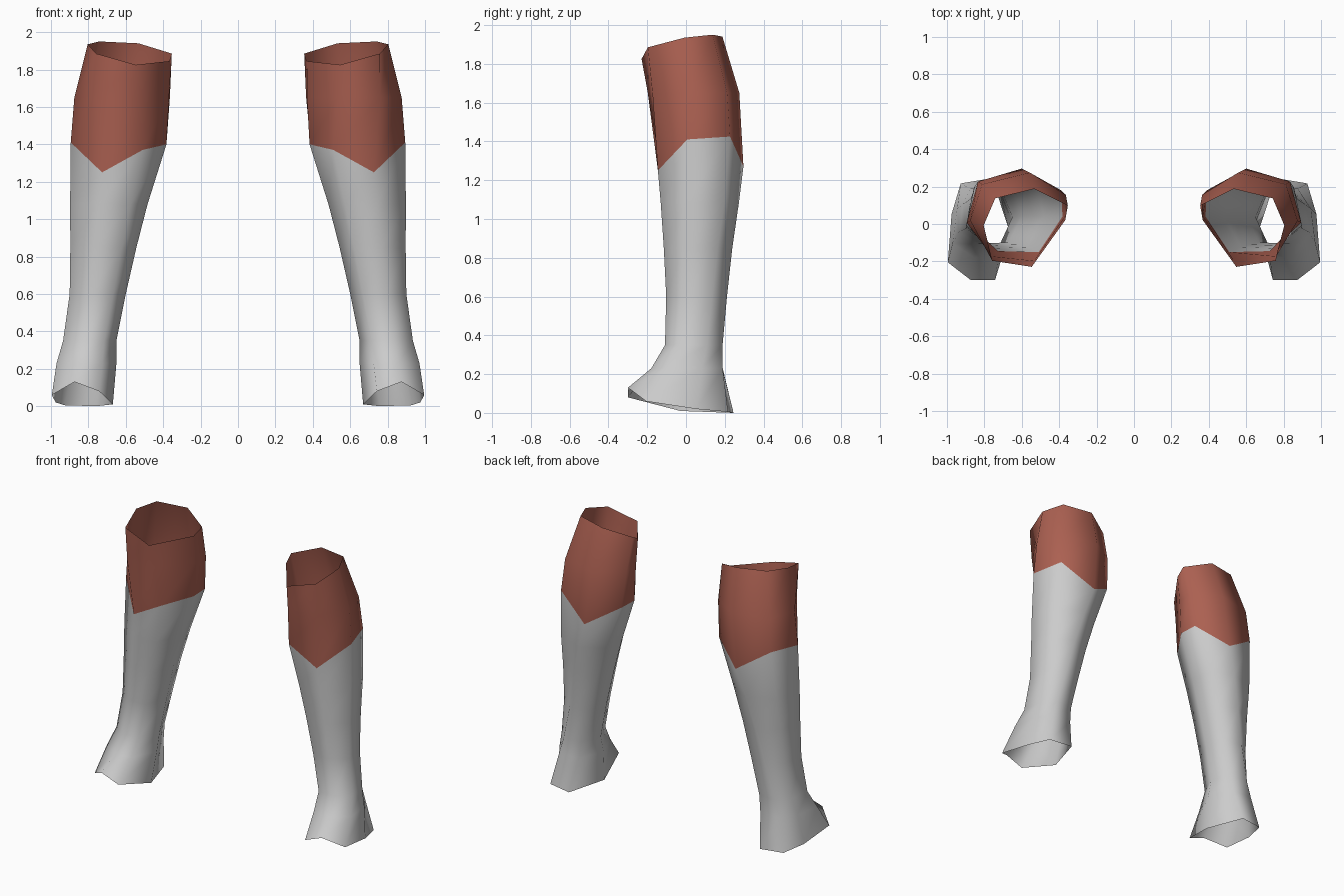
import bpy

cube = bpy.data.objects.get("Cube")
if cube:
    bpy.data.objects.remove(cube)


def make_material(name, colour):
    mat = bpy.data.materials.new(name)
    mat.use_nodes = True
    mat.diffuse_color = (*colour, 1)
    mat.node_tree.nodes["Principled BSDF"].inputs["Base Color"].default_value = (*colour, 1)
    return mat


grey = make_material("light grey", (0.60, 0.60, 0.60))
red = make_material("brick red", (0.41, 0.118, 0.083))

# Limits of the tube at each height: z, (inner x, outer x, front y, back y)
LIMITS = [
    (0.00, (0.67, 1.00, -0.30, 0.245)),
    (0.13, (0.66, 0.99, -0.30, 0.22)),
    (0.23, (0.65, 0.97, -0.18, 0.205)),
    (0.35, (0.65, 0.935, -0.11, 0.20)),
    (0.60, (0.60, 0.90, -0.105, 0.22)),
    (0.95, (0.52, 0.895, -0.125, 0.255)),
    (1.20, (0.45, 0.90, -0.148, 0.295)),
    (1.40, (0.38, 0.895, -0.17, 0.30)),
    (1.65, (0.36, 0.875, -0.205, 0.275)),
    (1.95, (0.352, 0.80, -0.25, 0.185)),
]

# Seven-sided cross-sections inside those limits, from front round the outside
SECTIONS = [
    (0.00, (0.24, 0, 0.65, 0, 1, 0.17, 0.93, 0.65, 0.78, 0.95, 0.27, 1, 0, 0.50)),
    (1.30, (0.21, 0.04, 0.63, 0.02, 1, 0.34, 0.89, 0.84, 0.36, 1, 0.02, 0.74, 0, 0.42)),
    (1.90, (0.43, 0, 0.88, 0.10, 1, 0.55, 0.87, 0.89, 0.40, 1, 0, 0.76, 0.03, 0.58)),
]

# Height of each corner, ring by ring
BORDER = (1.37, 1.25, 1.41, 1.425, 1.27, 1.40, 1.40)
RINGS = [
    (0.08, 0.13, 0.06, 0.02, 0.005, 0.0, 0.01),
    (0.23,) * 7,
    (0.35,) * 7,
    (0.60,) * 7,
    (0.85,) * 7,
    (1.08,) * 7,
    BORDER,
    (1.65,) * 7,
    (1.825, 1.885, 1.935, 1.95, 1.94, 1.885, 1.845),
]
BORDER_ROW = RINGS.index(BORDER)


def sample(table, z):
    """Blend between the rows of a table at height z."""
    if z <= table[0][0]:
        return table[0][1]
    for (z0, a), (z1, b) in zip(table, table[1:]):
        if z <= z1:
            t = (z - z0) / (z1 - z0)
            return [p + (q - p) * t for p, q in zip(a, b)]
    return table[-1][1]


def corner(i, z, side):
    x0, x1, y0, y1 = sample(LIMITS, z)
    s = sample(SECTIONS, z)
    return (side * (x0 + (x1 - x0) * s[2 * i]), y0 + (y1 - y0) * s[2 * i + 1], z)


# Open-ended leg tube, red above the zigzag border
def build_leg(name, side):
    verts = [corner(i, z, side) for ring in RINGS for i, z in enumerate(ring)]
    faces, colours = [], []
    for r in range(len(RINGS) - 1):
        for i in range(7):
            j = (i + 1) % 7
            face = (r * 7 + i, r * 7 + j, r * 7 + 7 + j, r * 7 + 7 + i)
            faces.append(face if side > 0 else face[::-1])
            colours.append(1 if r >= BORDER_ROW else 0)
    mesh = bpy.data.meshes.new(name)
    mesh.from_pydata(verts, [], faces)
    mesh.materials.append(grey)
    mesh.materials.append(red)
    for poly, c in zip(mesh.polygons, colours):
        poly.material_index = c
        poly.use_smooth = True
    mesh.update()
    bpy.context.collection.objects.link(bpy.data.objects.new(name, mesh))


build_leg("left_leg", 1)
build_leg("right_leg", -1)
